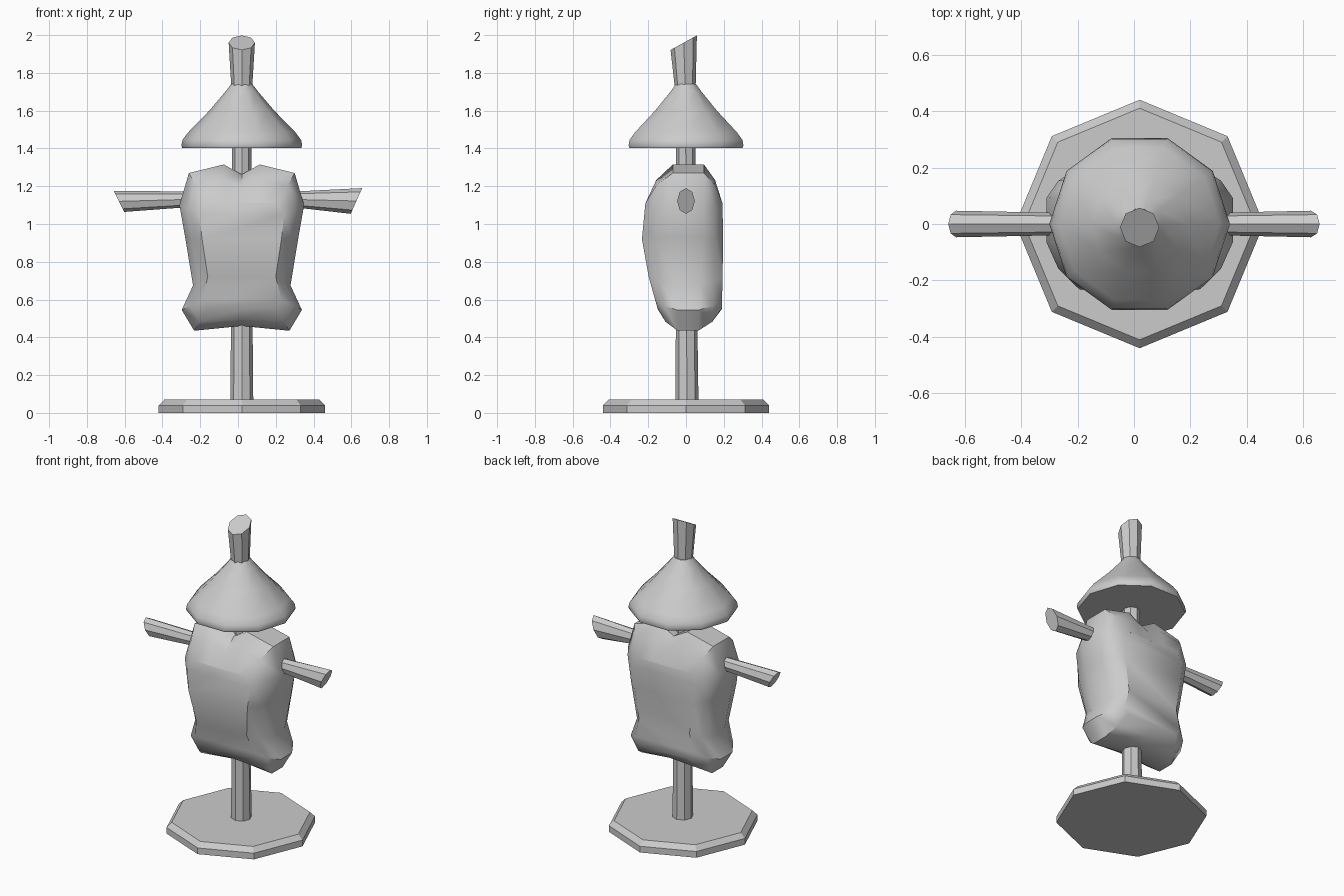
import bpy, bmesh
from math import cos, sin, pi, radians

if "Cube" in bpy.data.objects:
    bpy.data.objects.remove(bpy.data.objects["Cube"])

CX = 0.02  # axis of the pole, hat and base


def finish(name, bm, angle=None):
    bmesh.ops.recalc_face_normals(bm, faces=bm.faces[:])
    me = bpy.data.meshes.new(name)
    bm.to_mesh(me)
    bm.free()
    ob = bpy.data.objects.new(name, me)
    bpy.context.collection.objects.link(ob)
    if angle:
        bpy.ops.object.select_all(action='DESELECT')
        ob.select_set(True)
        bpy.context.view_layer.objects.active = ob
        bpy.ops.object.shade_smooth_by_angle(angle=radians(angle))
    return ob


def loft(bm, rings):
    """Bridge equal-length rings of points; returns the vertex rings."""
    vr = [[bm.verts.new(p) for p in r] for r in rings]
    n = len(vr[0])
    for a, b in zip(vr, vr[1:]):
        for i in range(n):
            j = (i + 1) % n
            bm.faces.new((a[i], a[j], b[j], b[i]))
    return vr


def turned(name, profile, sides, slant=0.0, angle=None):
    """Upright loft of (radius, z, y centre); the last ring may be slanted."""
    bm = bmesh.new()
    rings = []
    for k, (r, z, cy) in enumerate(profile):
        s = slant if k == len(profile) - 1 else 0
        rings.append([(CX + r * cos(2 * pi * i / sides),
                       cy + r * sin(2 * pi * i / sides),
                       z + s * r * sin(2 * pi * i / sides)) for i in range(sides)])
    vr = loft(bm, rings)
    bm.faces.new(vr[0])
    bm.faces.new(vr[-1])
    return finish(name, bm, angle)


def lerp(a, b, t):
    return a + (b - a) * t


def depth(table, z):
    """Piecewise linear lookup of y over z."""
    if z <= table[0][0]:
        return table[0][1]
    for (z0, y0), (z1, y1) in zip(table, table[1:]):
        if z <= z1:
            return lerp(y0, y1, (z - z0) / (z1 - z0))
    return table[-1][1]


# Base, pole and hat
turned("base", [(0.44, 0, 0), (0.44, 0.04, 0), (0.41, 0.07, 0)], 8)
turned("pole", [(0.061, 0.06, 0.005), (0.05, 1.2, 0), (0.055, 1.72, -0.004),
                (0.08 * 0.87, 1.96, -0.012)], 8, slant=0.55)
turned("hat", [(0.315, 1.403, 0), (0.32, 1.415, 0), (0.314, 1.445, 0),
               (0.284, 1.485, 0), (0.172, 1.60, 0), (0.087, 1.70, 0),
               (0.055, 1.742, 0)], 10, angle=40)

# Crossbar with slanted ends
bm = bmesh.new()
bars = [(-0.63, 0.047, 0.056, -0.5), (-0.28, 0.04, 0.042, 0),
        (0.30, 0.04, 0.042, 0), (0.627, 0.047, 0.068, 0.45)]
rings = []
for x, ry, rz, s in bars:
    rings.append([(x + s * rz * sin(i * pi / 4), ry * cos(i * pi / 4),
                   (1.122 if x > 0.5 else 1.12 if x < -0.5 else 1.13)
                   + rz * sin(i * pi / 4)) for i in range(8)])
vr = loft(bm, rings)
bm.faces.new(vr[0])
bm.faces.new(vr[-1])
finish("crossbar", bm)

# Sack body: side outline and inner panel outline (right half, top to bottom)
outer = [(0, 1.262), (0.095, 1.315), (0.28, 1.27), (0.33, 1.10), (0.30, 0.93),
         (0.258, 0.675), (0.318, 0.545), (0.252, 0.435), (0, 0.46)]
inner = [(0, 1.10), (0.09, 1.11), (0.19, 1.11), (0.225, 1.05), (0.21, 0.92),
         (0.18, 0.72), (0.21, 0.60), (0.18, 0.555), (0, 0.55)]
front_y = [(0.55, -0.15), (0.73, -0.2), (0.93, -0.235), (1.1, -0.215)]
back_y = [(0.55, 0.19), (0.9, 0.197), (1.11, 0.193)]
edge_front = [(0.5, -0.045), (0.9, -0.06), (1.3, -0.07)]
edge_back = [(0.5, 0.065), (0.9, 0.09), (1.3, 0.095)]


def full(half):
    return half + [(-x, z) for x, z in half[-2:0:-1]]


def body_ring(t, edge, panel, f):
    pts = []
    for (xo, zo), (xi, zi) in zip(full(outer), full(inner)):
        y = lerp(depth(edge, zo), depth(panel, zi), f)
        pts.append((CX + lerp(xo, xi, t), y, lerp(zo, zi, t)))
    return pts


bm = bmesh.new()
vr = loft(bm, [body_ring(1, edge_front, front_y, 1),
               body_ring(0.4, edge_front, front_y, 0.6),
               body_ring(0, edge_front, front_y, 0),
               body_ring(0, edge_back, back_y, 0),
               body_ring(0.4, edge_back, back_y, 0.6),
               body_ring(1, edge_back, back_y, 1)])
for r in (vr[0], vr[-1]):
    bm.faces.new((r[0], r[1], r[15]))
    for i in range(1, 7):
        bm.faces.new((r[i], r[i + 1], r[15 - i], r[16 - i]))
    bm.faces.new((r[7], r[8], r[9]))
finish("sack_body", bm, 40)
